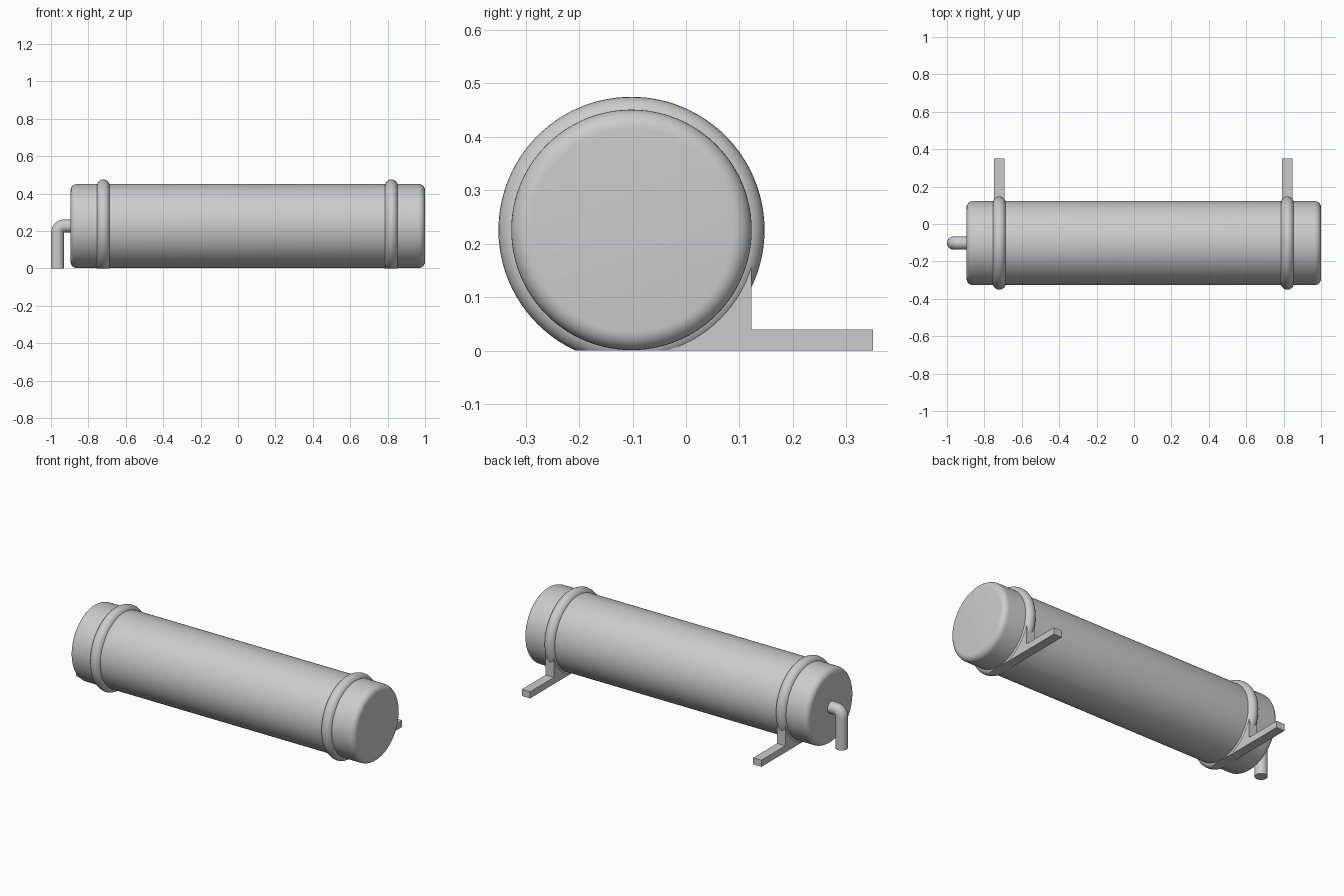
import bpy, bmesh, math
from mathutils import Matrix, Vector

if "Cube" in bpy.data.objects:
    bpy.data.objects.remove(bpy.data.objects["Cube"])

AXIS_Y, AXIS_Z = -0.102, 0.226   # tank centre line
RADIUS = 0.225
TUBE = 0.035                     # strap and pipe thickness

grey = bpy.data.materials.new("light grey")
grey.use_nodes = True
grey.diffuse_color = (0.6, 0.6, 0.6, 1)
grey.node_tree.nodes["Principled BSDF"].inputs["Base Color"].default_value = (0.6, 0.6, 0.6, 1)


def smooth(obj):
    bpy.ops.object.select_all(action="DESELECT")
    obj.select_set(True)
    bpy.context.view_layer.objects.active = obj
    bpy.ops.object.shade_smooth_by_angle(angle=math.radians(35))


def add_object(name, bm):
    bmesh.ops.recalc_face_normals(bm, faces=bm.faces)
    mesh = bpy.data.meshes.new(name)
    bm.to_mesh(mesh)
    bm.free()
    mesh.materials.append(grey)
    obj = bpy.data.objects.new(name, mesh)
    bpy.context.collection.objects.link(obj)
    return obj


def lathe(name, profile, x, closed=False):
    """Spin (x, radius) points around the tank centre line."""
    bm = bmesh.new()
    verts = [bm.verts.new((px, 0, r)) for px, r in profile]
    pairs = list(zip(verts, verts[1:]))
    if closed:
        pairs.append((verts[-1], verts[0]))
    edges = [bm.edges.new(p) for p in pairs]
    bmesh.ops.spin(bm, geom=verts + edges, cent=(0, 0, 0), axis=(1, 0, 0),
                   angle=math.tau, steps=96)
    bmesh.ops.remove_doubles(bm, verts=bm.verts, dist=1e-5)
    bmesh.ops.transform(bm, matrix=Matrix.Translation((x, AXIS_Y, AXIS_Z)), verts=bm.verts)
    # Trim whatever falls below the ground and close the cut
    cut = bmesh.ops.bisect_plane(bm, geom=bm.verts[:] + bm.edges[:] + bm.faces[:],
                                 plane_co=(0, 0, 0), plane_no=(0, 0, 1), clear_inner=True)
    rim = [e for e in cut["geom_cut"] if isinstance(e, bmesh.types.BMEdge)]
    if rim:
        bmesh.ops.triangle_fill(bm, edges=rim, use_beauty=True)
    obj = add_object(name, bm)
    smooth(obj)


# Tank with rounded rims
LEFT, RIGHT, FILLET = -0.895, 1.0, 0.035
arc = [(math.sin(a), math.cos(a)) for a in (i * math.pi / 16 for i in range(9))]
left_rim = [(LEFT + FILLET - FILLET * c, RADIUS - FILLET + FILLET * s) for s, c in arc]
right_rim = [(RIGHT - FILLET + FILLET * c, RADIUS - FILLET + FILLET * s) for s, c in reversed(arc)]
lathe("tank", [(LEFT, 0)] + left_rim + right_rim + [(RIGHT, 0)], 0)

# Straps and the bracket foot under each
ring = [(TUBE * math.cos(a), RADIUS - 0.011 + TUBE * math.sin(a))
        for a in (i * math.tau / 24 for i in range(24))]
FOOT = [(AXIS_Y, 0), (0.35, 0), (0.35, 0.04), (0.123, 0.04), (0.123, AXIS_Z), (AXIS_Y, AXIS_Z)]
for side, x in (("right", -0.72), ("left", 0.82)):
    lathe(side + "_strap", ring, x, closed=True)
    bm = bmesh.new()
    face = bm.faces.new([bm.verts.new((x - 0.0275, y, z)) for y, z in FOOT])
    extruded = bmesh.ops.extrude_face_region(bm, geom=[face], use_keep_orig=True)
    moved = [v for v in extruded["geom"] if isinstance(v, bmesh.types.BMVert)]
    bmesh.ops.translate(bm, vec=(0.055, 0, 0), verts=moved)
    add_object(side + "_bracket", bm)

# Drain pipe: out of the end cap, then down to the ground
PIPE_X, BEND = -0.965, 0.036
path = [Vector((PIPE_X, AXIS_Y, 0))]
for i in range(13):
    a = i * math.pi / 24
    path.append(Vector((PIPE_X + BEND * (1 - math.cos(a)), AXIS_Y,
                        AXIS_Z - BEND + BEND * math.sin(a))))
path.append(Vector((LEFT + 0.02, AXIS_Y, AXIS_Z)))
bm = bmesh.new()
loops = []
for i, p in enumerate(path):
    tilt = min(max(i - 1, 0), 12) * math.pi / 24
    across = Vector((math.cos(tilt), 0, -math.sin(tilt)))
    loops.append([bm.verts.new(p + TUBE * (math.cos(a) * across + math.sin(a) * Vector((0, 1, 0))))
                  for a in (k * math.tau / 32 for k in range(32))])
for low, high in zip(loops, loops[1:]):
    for k in range(32):
        n = (k + 1) % 32
        bm.faces.new((low[k], low[n], high[n], high[k]))
bm.faces.new(loops[0])
bm.faces.new(loops[-1])
smooth(add_object("drain_pipe", bm))
